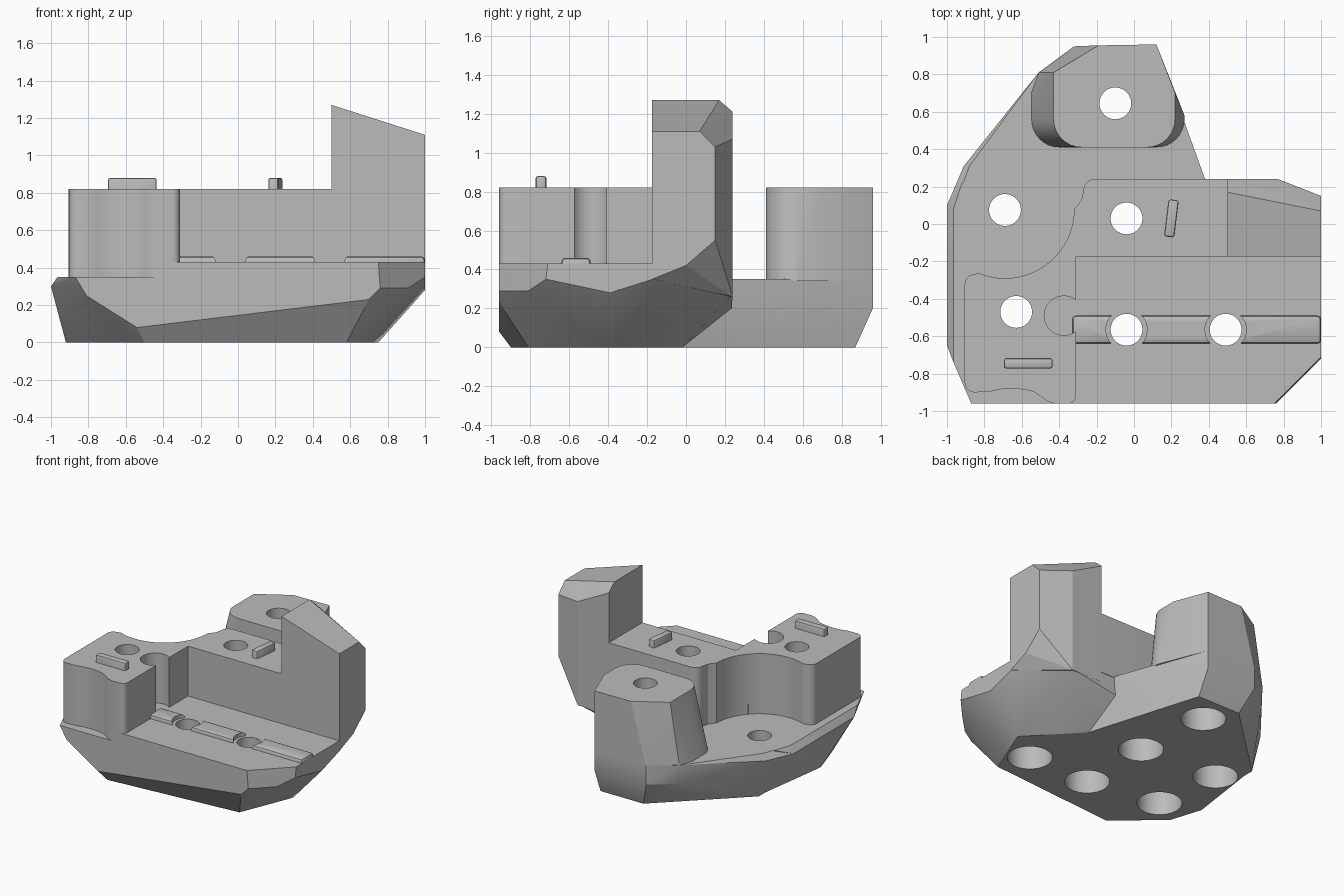
import bpy, bmesh
from math import sin, cos, pi, radians
from mathutils import Matrix, Vector

cube = bpy.data.objects.get("Cube")
if cube:
    bpy.data.objects.remove(cube, do_unlink=True)

# One plain grey for every part
grey = bpy.data.materials.new("plain grey")
grey.use_nodes = True
colour = (0.5, 0.5, 0.5, 1)
grey.diffuse_color = colour
grey.node_tree.nodes["Principled BSDF"].inputs["Base Color"].default_value = colour


def make_object(name, bm):
    bmesh.ops.recalc_face_normals(bm, faces=bm.faces)
    mesh = bpy.data.meshes.new(name)
    bm.to_mesh(mesh)
    bm.free()
    mesh.materials.append(grey)
    obj = bpy.data.objects.new(name, mesh)
    bpy.context.scene.collection.objects.link(obj)
    return obj


def hull(name, points):
    bm = bmesh.new()
    for point in points:
        bm.verts.new(point)
    result = bmesh.ops.convex_hull(bm, input=bm.verts)
    loose = {g for g in result["geom_interior"] + result["geom_unused"]
             if isinstance(g, bmesh.types.BMVert)}
    bmesh.ops.delete(bm, geom=list(loose), context="VERTS")
    bmesh.ops.dissolve_limit(bm, angle_limit=radians(1), verts=bm.verts, edges=bm.edges)
    return make_object(name, bm)


def extrude(name, outline, bottom, top):
    bm = bmesh.new()
    face = bm.faces.new([bm.verts.new((x, y, bottom)) for x, y in outline])
    result = bmesh.ops.extrude_face_region(bm, geom=[face])
    verts = [g for g in result["geom"] if isinstance(g, bmesh.types.BMVert)]
    bmesh.ops.translate(bm, verts=verts, vec=(0, 0, top - bottom))
    return make_object(name, bm)


def arc(cx, cy, rx, start, end, steps=8, ry=None):
    angles = [radians(start + (end - start) * i / steps) for i in range(steps + 1)]
    return [(cx + rx * cos(a), cy + (ry or rx) * sin(a)) for a in angles]


def level(z, outline):
    return [(x, y, z) for x, y in outline]


def cylinders(name, centres, radius, bottom, top):
    bm = bmesh.new()
    for x, y in centres:
        bmesh.ops.create_cone(bm, cap_ends=True, segments=48, radius1=radius,
                              radius2=radius, depth=top - bottom,
                              matrix=Matrix.Translation((x, y, (top + bottom) / 2)))
    obj = make_object(name, bm)
    obj.hide_render = True
    obj.hide_set(True)
    return obj


def rounded_bar(name, centre, size, turn=0, bevel=0.012):
    bm = bmesh.new()
    bmesh.ops.create_cube(bm, size=1)
    bmesh.ops.scale(bm, verts=bm.verts, vec=size)
    edges = [e for e in bm.edges if max(v.co.z for v in e.verts) > 0]
    bmesh.ops.bevel(bm, geom=edges, offset=bevel, segments=2, profile=0.5, affect="EDGES")
    matrix = Matrix.Translation(centre) @ Matrix.Rotation(radians(turn), 4, "Z")
    bmesh.ops.transform(bm, matrix=matrix, verts=bm.verts)
    return make_object(name, bm)


def cut(obj, cutters):
    bpy.context.view_layer.objects.active = obj
    for cutter in cutters:
        mod = obj.modifiers.new("cut", "BOOLEAN")
        mod.operation = "DIFFERENCE"
        mod.solver = "EXACT"
        mod.object = cutter
        bpy.ops.object.modifier_apply(modifier=mod.name)


def smooth(obj):
    bpy.ops.object.select_all(action="DESELECT")
    obj.select_set(True)
    bpy.context.view_layer.objects.active = obj
    bpy.ops.object.shade_smooth_by_angle(angle=radians(25))


# Faceted base with an undercut rim
right_rim = [(0.76, -0.96, 0.29), (0.91, -0.81, 0.29), (1, -0.72, 0.35), (1, -0.39, 0.28)]
base = hull("base", level(0, [
    (-0.5, -0.9), (0.58, -0.81), (0.75, -0.39), (0.4, -0.02),
    (-0.84, 0.22), (-0.92, -0.35), (-0.84, -0.6)])
    + level(0.35, [(-0.965, 0.08), (-0.965, -0.74), (-0.87, -0.96), (0.75, -0.96),
                   (1, -0.17), (0.77, 0.24), (-0.92, 0.22)])
    + level(0.3, [(-1, 0.1), (-1, -0.65)])
    + level(0.27, [(0.77, 0.24), (0.38, 0.24)])
    + right_rim
    + [(-0.81, -0.96, 0.25), (-0.54, -0.96, 0.08), (0.7, -0.96, 0.23)])

# Raised front deck
deck = hull("front_deck", right_rim
            + level(0.43, [(-0.42, -0.96), (0.75, -0.96), (1, -0.71), (1, -0.17), (-0.42, -0.17)])
            + level(0.3, [(-0.42, -0.96), (-0.42, -0.17)]) + [(1, -0.17, 0.35)])

# Low arm reaching back
arm = hull("rear_arm", level(0, [(0.4, -0.02), (0.13, 0.87), (-0.24, 0.87),
                                 (-0.57, 0.55), (-0.84, 0.3), (-0.84, 0)])
           + level(0.35, [(0.38, 0.24), (0.12, 0.96), (-0.32, 0.95), (-0.51, 0.81),
                          (-0.7, 0.52), (-0.88, 0.31), (-0.965, 0.08)])
           + level(0.2, [(0.12, 0.96), (-0.32, 0.95), (-0.51, 0.8)])
           + [(-0.91, 0.31, 0.3), (-1, 0.1, 0.3), (0.38, 0.24, 0.27)])

# Rear tower with sloping sides and rounded front corners
lower = ([(-0.51, 0.81), (-0.32, 0.95), (0.12, 0.96), (0.27, 0.58)]
         + arc(-0.4, 0.56, 0.15, 180, 270) + arc(0.12, 0.56, 0.15, 270, 360)
         + [(-0.55, 0.7)])
upper = ([(-0.43, 0.81), (-0.19, 0.955), (0.12, 0.96), (0.22, 0.7)]
         + arc(-0.28, 0.56, 0.15, 180, 270) + arc(0.07, 0.56, 0.15, 270, 360))
rear_tower = hull("rear_tower", level(0.34, lower) + level(0.82, upper))

# Tall corner tower with a sloping, chamfered top
corner_tower = hull("corner_tower", [
    (0.5, -0.175, 1.27), (0.5, 0.17, 1.27), (0.5, 0.24, 1.21),
    (1, -0.175, 1.11), (1, 0.07, 1.11), (1, 0.15, 1.03), (0.77, 0.24, 1.07),
    (1, 0.15, 0.55), (1, 0, 0.42), (1, -0.175, 0.35), (0.77, 0.24, 0.26),
    (0.5, 0.24, 0.26), (0.5, -0.175, 0.3)])

# Upper shelf with a scooped rear and wavy front
outline = ([(0.55, -0.175), (0.55, 0.24)] + arc(-0.21, 0.18, 0.06, 90, 180)
           + [(-0.28, 0.13), (-0.31, 0.09)]
           + arc(-0.69, 0.08, 0.37, 0, -112, 20)
           + arc(-0.855, -0.32, 0.05, 100, 180, 5)
           + arc(-0.855, -0.85, 0.05, 180, 270, 5)
           + arc(-0.655, -0.98, 0.21, 125, 55, 10, 0.1)
           + [(-0.5, -0.92), (-0.46, -0.95), (-0.42, -0.96)]
           + arc(-0.35, -0.92, 0.04, 270, 360, 5) + [(-0.31, -0.175)])
shelf = extrude("upper_shelf", outline, 0.34, 0.82)
well = cylinders("well_cutter", [(-0.375, -0.49)], 0.105, 0.43, 1)
cut(shelf, [well])

# Through holes with wide recesses underneath
centres = [(-0.69, 0.075), (-0.04, 0.03), (-0.63, -0.47),
           (-0.04, -0.565), (0.49, -0.565), (-0.1, 0.645)]
holes = cylinders("hole_cutter", centres, 0.085, -1, 2)
recesses = cylinders("recess_cutter", centres, 0.16, -1, 0.22)
for part in (base, deck, arm, rear_tower, shelf):
    cut(part, [recesses, holes])
    smooth(part)

# Broken ridge along the deck
gaps = cylinders("ridge_gap_cutter", centres[3:5], 0.11, 0, 2)
for name, start, end in (("left", 0.54, 1), ("middle", -0.02, 0.47), ("right", -0.33, -0.05)):
    bar = rounded_bar(name + "_ridge", ((start + end) / 2, -0.565, 0.435),
                      (end - start, 0.15, 0.05), bevel=0.02)
    cut(bar, [gaps])
    smooth(bar)

# Locating studs on the shelf
for name, x, y, length, turn in (("front", -0.565, -0.745, 0.26, 0),
                                 ("rear", 0.2, 0.03, 0.2, 83)):
    smooth(rounded_bar(name + "_stud", (x, y, 0.84), (length, 0.055, 0.08), turn))
